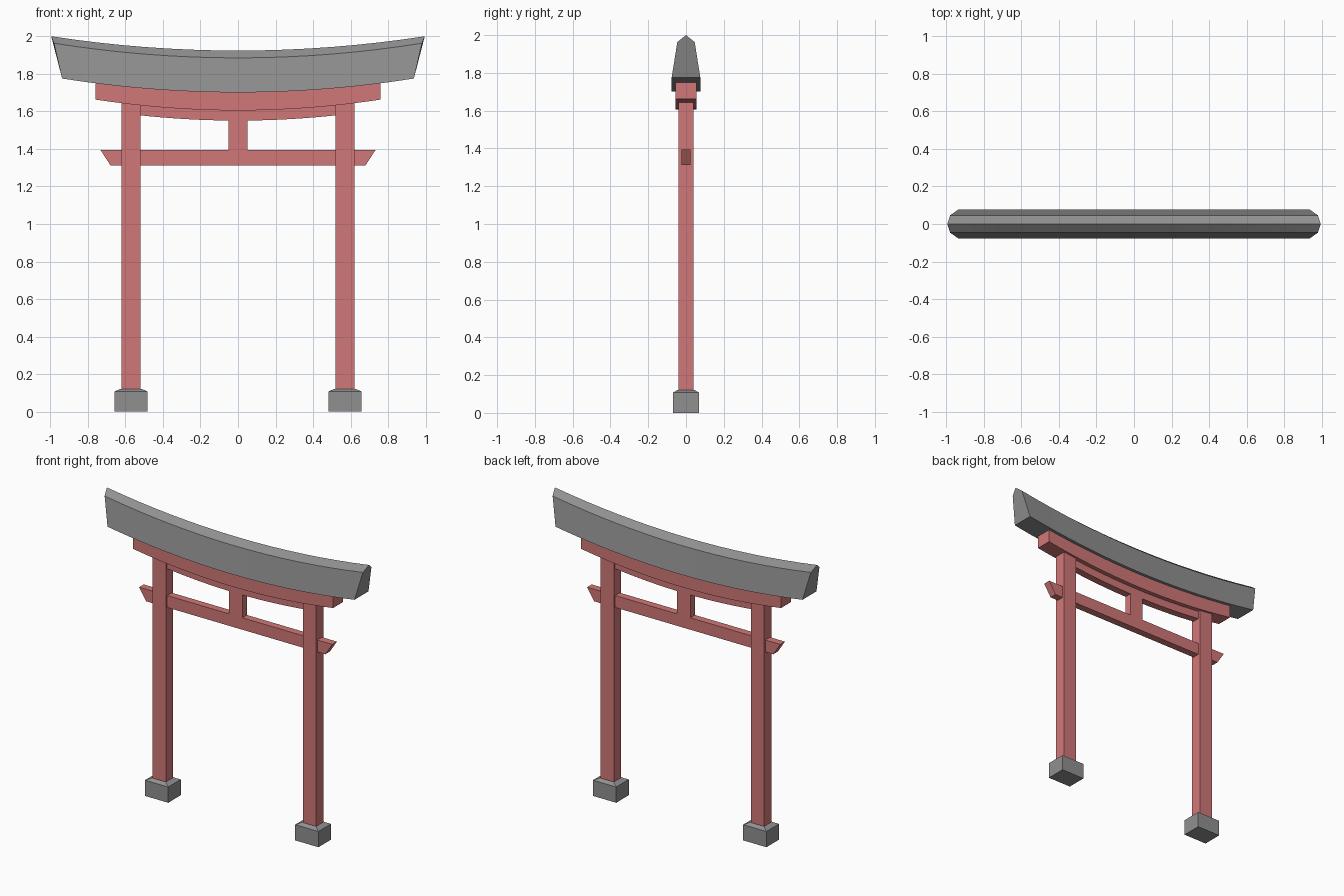
import bpy

if "Cube" in bpy.data.objects:
    bpy.data.objects.remove(bpy.data.objects["Cube"])

SEGMENTS = 16


def make_material(name, color):
    mat = bpy.data.materials.new(name)
    mat.diffuse_color = (*color, 1)
    mat.use_nodes = True
    mat.node_tree.nodes["Principled BSDF"].inputs["Base Color"].default_value = mat.diffuse_color
    return mat


red = make_material("red_paint", (0.64, 0.187, 0.187))
stone = make_material("dark_grey", (0.28, 0.28, 0.28))


def make_object(name, verts, faces, material):
    mesh = bpy.data.meshes.new(name)
    mesh.from_pydata(verts, [], faces)
    mesh.update()
    mesh.materials.append(material)
    obj = bpy.data.objects.new(name, mesh)
    bpy.context.collection.objects.link(obj)
    return obj


def loft(name, rings, material):
    """Skin equal-sized rings of points and cap both ends."""
    n = len(rings[0])
    verts = [p for ring in rings for p in ring]
    faces = [(i * n + j, i * n + (j + 1) % n,
              (i + 1) * n + (j + 1) % n, (i + 1) * n + j)
             for i in range(len(rings) - 1) for j in range(n)]
    last = (len(rings) - 1) * n
    faces += [tuple(reversed(range(n))), tuple(range(last, last + n))]
    return make_object(name, verts, faces, material)


def curved_beam(name, section, material):
    """Section points: (y, half length, z at centre, z at ends)."""
    rings = []
    for i in range(SEGMENTS + 1):
        t = 2 * i / SEGMENTS - 1
        rings.append([(t * half, y, mid + (end - mid) * t * t)
                      for y, half, mid, end in section])
    return loft(name, rings, material)


def stacked(name, cx, levels, material):
    """Levels: (half width, half depth, z), from bottom to top."""
    rings = [[(cx - w, -d, z), (cx + w, -d, z), (cx + w, d, z), (cx - w, d, z)]
             for w, d, z in levels]
    return loft(name, rings, material)


# Upswept roof beam with a ridged top and slanted ends
curved_beam("roof_beam", [
    (-0.076, 0.937, 1.701, 1.775), (0.076, 0.937, 1.701, 1.775),
    (0.046, 0.98, 1.885, 1.963), (0, 0.995, 1.924, 2.0),
    (-0.046, 0.98, 1.885, 1.963)], stone)

# Upper curved lintel just under the roof
curved_beam("upper_lintel", [
    (-0.055, 0.76, 1.605, 1.663), (0.055, 0.76, 1.605, 1.663),
    (0.055, 0.76, 1.703, 1.75), (-0.055, 0.76, 1.703, 1.75)], red)

# Thin curved lintel between the posts
curved_beam("lower_lintel", [
    (-0.025, 0.54, 1.551, 1.581), (0.025, 0.54, 1.551, 1.581),
    (0.025, 0.54, 1.609, 1.638), (-0.025, 0.54, 1.609, 1.638)], red)

# Straight tie beam with slanted ends, and its centre strut
stacked("tie_beam", 0, [(0.68, 0.025, 1.313), (0.733, 0.025, 1.395)], red)
stacked("centre_strut", 0, [(0.05, 0.025, 1.39), (0.05, 0.025, 1.57)], red)

# Posts and chamfered stone bases
for side, x in (("left", -0.57), ("right", 0.57)):
    stacked(side + "_post", x, [(0.05, 0.04, 0.11), (0.05, 0.04, 1.645)], red)
    stacked(side + "_base", x, [(0.088, 0.068, 0), (0.088, 0.068, 0.108),
                                (0.055, 0.044, 0.122)], stone)
